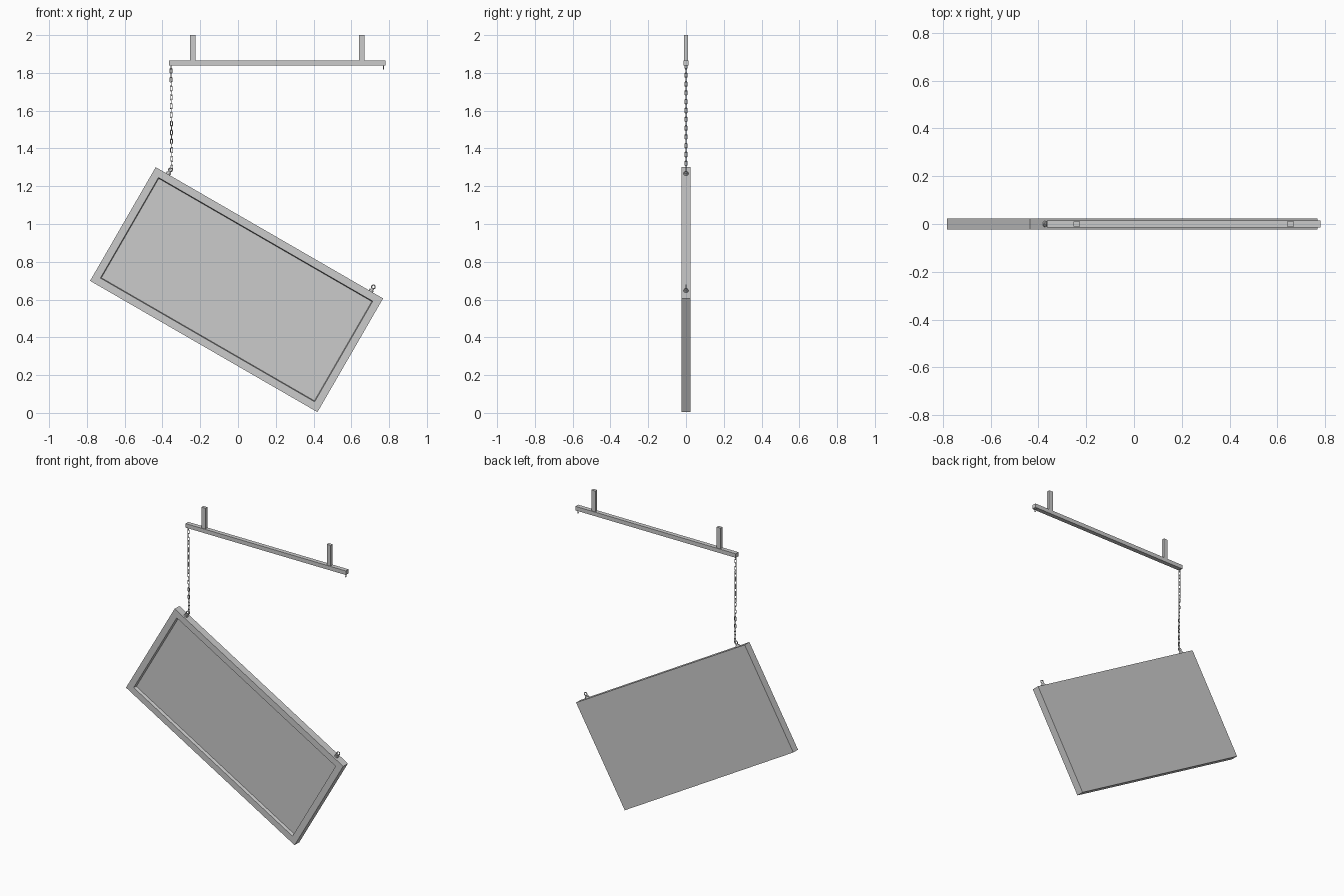
import bpy, bmesh
from math import radians, pi
from mathutils import Matrix, Vector

if "Cube" in bpy.data.objects:
    bpy.data.objects.remove(bpy.data.objects["Cube"])

TILT = Matrix.Translation((-0.0075, 0, 0.6525)) @ Matrix.Rotation(radians(30), 4, 'Y')
W, H, T = 1.39, 0.695, 0.048


def finish(name, bm, matrix=Matrix()):
    mesh = bpy.data.meshes.new(name)
    bm.normal_update()
    bm.to_mesh(mesh)
    bm.free()
    obj = bpy.data.objects.new(name, mesh)
    bpy.context.collection.objects.link(obj)
    obj.matrix_world = matrix
    return obj


def box(bm, size, center=(0, 0, 0)):
    m = Matrix.Translation(center) @ Matrix.Diagonal((*size, 1))
    bmesh.ops.create_cube(bm, size=1, matrix=m)


# Tilted sign board with a raised border on the front
bm = bmesh.new()
box(bm, (W, T, H))
bm.normal_update()
front = min(bm.faces, key=lambda f: f.calc_center_median().y)
bmesh.ops.inset_region(bm, faces=[front], thickness=0.04, use_even_offset=True)
bmesh.ops.inset_region(bm, faces=[front], thickness=0.004, depth=-0.02, use_even_offset=True)
finish("sign_board", bm, TILT)

# Overhead bar and its two ceiling posts
bm = bmesh.new()
box(bm, (1.145, 0.028, 0.026), (0.2075, 0, 1.853))
finish("hanging_bar", bm)
for side, x in (("left", -0.24), ("right", 0.655)):
    bm = bmesh.new()
    box(bm, (0.028, 0.02, 0.136), (x, 0, 1.932))
    finish(side + "_post", bm)


def link_mesh(name, major, minor, stretch):
    """Upright ring in the XZ plane, pulled out into an oval along z."""
    bpy.ops.mesh.primitive_torus_add(major_segments=12, minor_segments=6,
                                     major_radius=major, minor_radius=minor)
    obj = bpy.context.object
    mesh = obj.data
    mesh.name = name
    mesh.transform(Matrix.Rotation(pi / 2, 4, 'X') @ Matrix.Rotation(pi / 12, 4, 'Z'))
    for v in mesh.vertices:
        v.co.z += stretch if v.co.z > 0 else -stretch
    mesh.shade_smooth()
    bpy.data.objects.remove(obj)
    return mesh


def place(name, mesh, matrix):
    obj = bpy.data.objects.new(name, mesh)
    bpy.context.collection.objects.link(obj)
    obj.matrix_world = matrix


# Eye bolts on the top edge of the board
eye = link_mesh("eye_ring", 0.010, 0.003, 0)
for side, u in (("left", -0.62), ("right", 0.62)):
    bm = bmesh.new()
    for r, depth, z in ((0.013, 0.010, 0.005), (0.008, 0.008, 0.013)):
        bmesh.ops.create_cone(bm, cap_ends=True, segments=12, radius1=r, radius2=r,
                              depth=depth, matrix=Matrix.Translation((0, 0, z)))
    base = TILT @ Matrix.Translation((u, 0, H / 2))
    finish(side + "_eye_base", bm, base)
    place(side + "_eye_ring", eye, base @ Matrix.Translation((0, 0, 0.027)))

# Chain from the bar to the left eye bolt, links turned alternately
link = link_mesh("chain_link", 0.0055, 0.002, 0.009)
top = Vector((-0.355, 0, 1.834))
low = TILT @ Vector((-0.62, 0, H / 2 + 0.040))
COUNT = 24
for i in range(COUNT):
    p = top.lerp(low, i / (COUNT - 1))
    turn = Matrix.Rotation(pi / 2 * ((i + 1) % 2), 4, 'Z')
    place(f"chain_link_{i:02d}", link, Matrix.Translation(p) @ turn)

# Leftover link where the other chain snapped
place("broken_link", link, Matrix.Translation((0.77, 0, 1.834)) @ Matrix.Rotation(pi / 2, 4, 'Z'))
